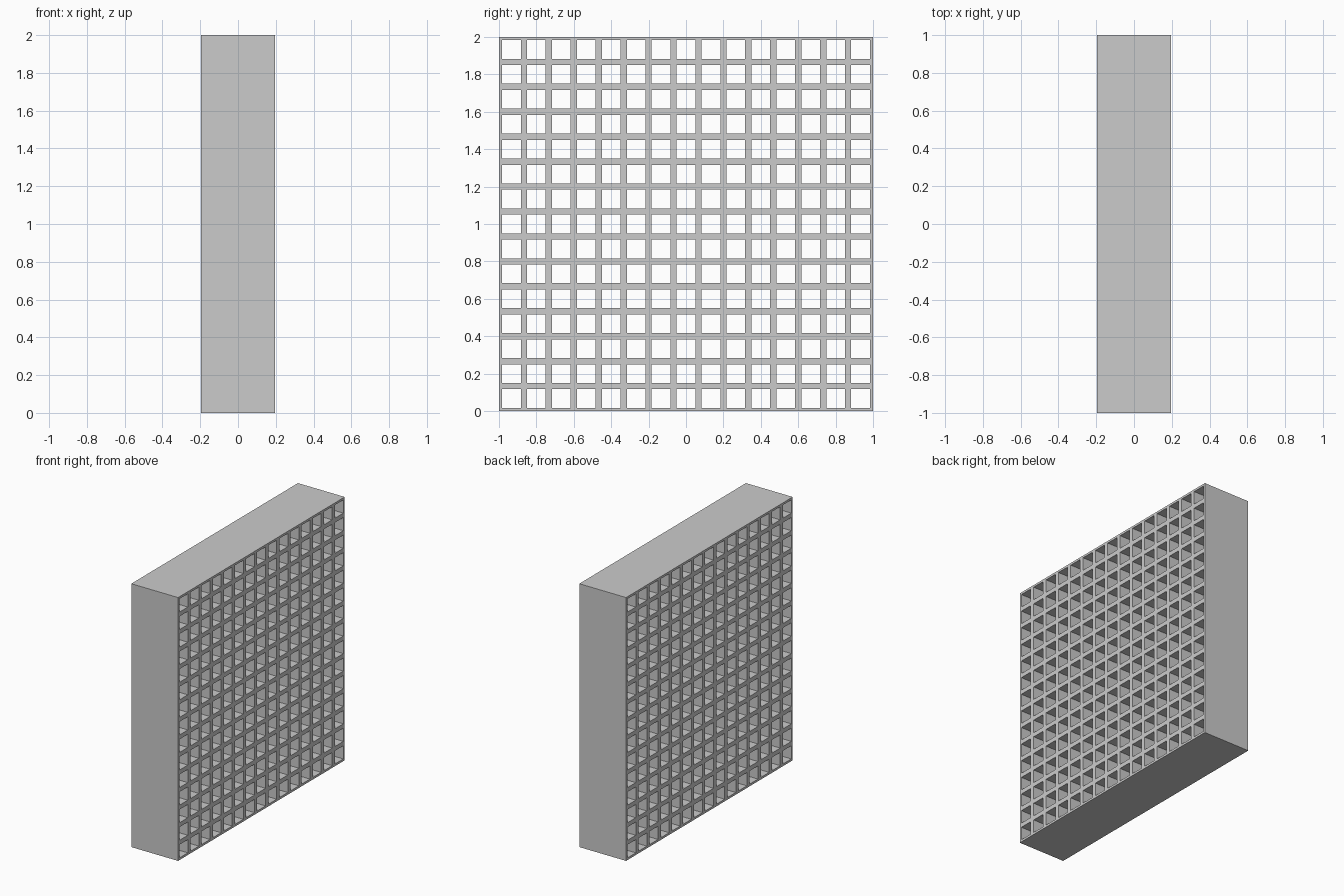
import bpy
import bmesh

cube = bpy.data.objects.get("Cube")
if cube:
    bpy.data.objects.remove(cube, do_unlink=True)

CELLS = 15
SIZE = 2.0
DEPTH = 0.393
PITCH = SIZE / CELLS
MARGIN = PITCH / 8        # half the thickness of a bar

# One plain grey for the whole block
grey = bpy.data.materials.new("plain_grey")
grey.use_nodes = True
colour = (0.6, 0.6, 0.6, 1)
grey.diffuse_color = colour
grey.node_tree.nodes["Principled BSDF"].inputs["Base Color"].default_value = colour

# Grid lines: outer edges plus both sides of every opening
lines = [0.0]
for i in range(CELLS):
    lines += [i * PITCH + MARGIN, (i + 1) * PITCH - MARGIN]
lines.append(SIZE)

# Flat lattice face, leaving every opening empty
bm = bmesh.new()
verts = [[bm.verts.new((-DEPTH / 2, y - SIZE / 2, z)) for z in lines] for y in lines]
for i in range(len(lines) - 1):
    for j in range(len(lines) - 1):
        if i % 2 and j % 2:
            continue
        bm.faces.new((verts[i][j], verts[i + 1][j], verts[i + 1][j + 1], verts[i][j + 1]))

# Extrude through the depth so the openings become square tunnels
result = bmesh.ops.extrude_face_region(bm, geom=bm.faces[:], use_keep_orig=True)
moved = [v for v in result["geom"] if isinstance(v, bmesh.types.BMVert)]
bmesh.ops.translate(bm, verts=moved, vec=(DEPTH, 0, 0))
bmesh.ops.recalc_face_normals(bm, faces=bm.faces[:])

mesh = bpy.data.meshes.new("lattice_block")
bm.to_mesh(mesh)
bm.free()
mesh.materials.append(grey)
block = bpy.data.objects.new("lattice_block", mesh)
bpy.context.collection.objects.link(block)
